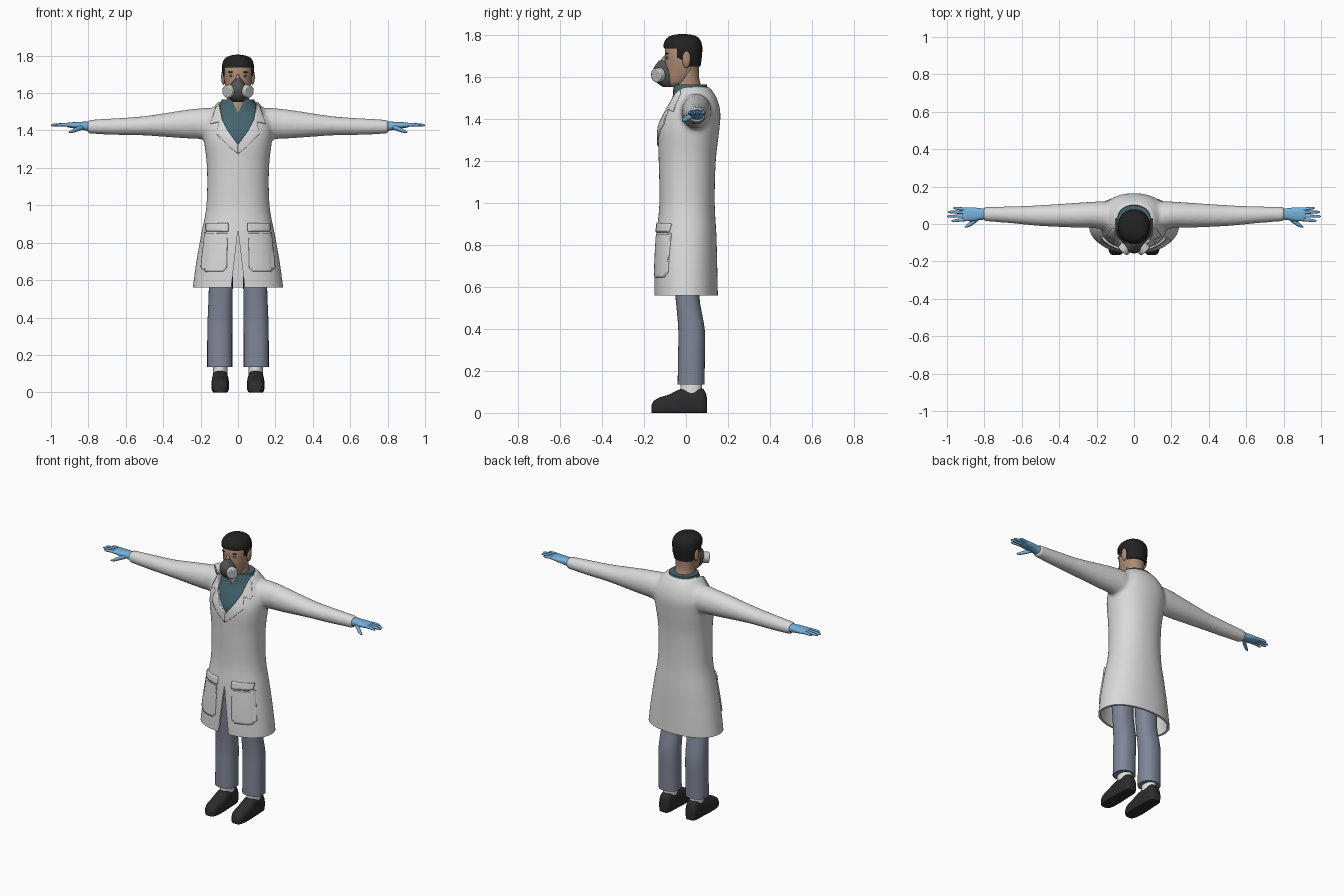
import bpy, bmesh, math
from mathutils import Vector, Matrix
from mathutils.bvhtree import BVHTree

if "Cube" in bpy.data.objects:
    bpy.data.objects.remove(bpy.data.objects["Cube"])


def material(name, r, g, b):
    m = bpy.data.materials.new(name)
    m.diffuse_color = (r, g, b, 1)
    m.use_nodes = True
    m.node_tree.nodes["Principled BSDF"].inputs["Base Color"].default_value = m.diffuse_color
    return m


COAT = material("coat_white", .70, .70, .70)
TROUSER = material("trouser_blue_grey", .21, .24, .31)
GLOVE = material("glove_blue", .18, .44, .70)
SKIN = material("skin", .42, .26, .18)
SCRUB = material("scrub_teal", .058, .13, .155)
HAIR = material("hair_black", .016, .016, .016)
SHOE = material("shoe_black", .025, .025, .025)
MASK = material("mask_grey", .085, .085, .085)
FILTER = material("filter_light_grey", .62, .62, .62)
SOCK = material("sock_white", .78, .78, .78)


def activate(ob):
    bpy.ops.object.select_all(action='DESELECT')
    ob.select_set(True)
    bpy.context.view_layer.objects.active = ob


def finish(bm, name, mat, mirror=False, angle=40):
    bmesh.ops.recalc_face_normals(bm, faces=bm.faces[:])
    me = bpy.data.meshes.new(name)
    bm.to_mesh(me)
    bm.free()
    ob = bpy.data.objects.new(name, me)
    bpy.context.collection.objects.link(ob)
    me.materials.append(mat)
    activate(ob)
    bpy.ops.object.shade_smooth_by_angle(angle=math.radians(angle))
    if mirror:
        ob.modifiers.new("mirror", 'MIRROR').use_mirror_merge = False
    return ob


def spline(secs, k=4):
    """Catmull-Rom resampling of cross-section parameters"""
    out = []
    for i in range(len(secs) - 1):
        quad = [secs[max(i - 1, 0)], secs[i], secs[i + 1], secs[min(i + 2, len(secs) - 1)]]
        for j in range(k):
            t = j / k
            out.append([.5 * (2 * b + (c - a) * t + (2 * a - 5 * b + 4 * c - d) * t * t
                              + (3 * b - a - 3 * c + d) * t ** 3) for a, b, c, d in zip(*quad)])
    return out + [list(secs[-1])]


def loft(name, secs, mat, axis='Z', p=2, n=32, mirror=False, floor=None):
    """Sections: (position on axis, centre u, centre v, radius u, radius v)"""
    bm = bmesh.new()
    rings = []
    for t, a, b, ra, rb in spline(secs):
        ring = []
        for i in range(n):
            c, s = math.cos(2 * math.pi * i / n), math.sin(2 * math.pi * i / n)
            u = a + ra * math.copysign(abs(c) ** (2 / p), c)
            v = b + rb * math.copysign(abs(s) ** (2 / p), s)
            x, y, z = {'X': (t, u, v), 'Y': (u, t, v), 'Z': (u, v, t)}[axis]
            ring.append(bm.verts.new((x, y, z if floor is None else max(z, floor))))
        rings.append(ring)
    for r, q in zip(rings, rings[1:]):
        for i in range(n):
            bm.faces.new((r[i], r[(i + 1) % n], q[(i + 1) % n], q[i]))
    bm.faces.new(rings[0])
    bm.faces.new(rings[-1])
    return finish(bm, name, mat, mirror)


def prism(outline, y0, y1, mat):
    """Cutter: an x-z outline pushed through from y0 to y1"""
    bm = bmesh.new()
    f = bm.faces.new([bm.verts.new((x, y0, z)) for x, z in outline])
    ext = bmesh.ops.extrude_face_region(bm, geom=[f])
    bmesh.ops.translate(bm, vec=(0, y1 - y0, 0),
                        verts=[v for v in ext['geom'] if isinstance(v, bmesh.types.BMVert)])
    return finish(bm, "cutter", mat)


def box(x, y0, y1, z0, z1, mat):
    return prism([(-x, z0), (x, z0), (x, z1), (-x, z1)], y0, y1, mat)


def apply(ob, kind, **settings):
    activate(ob)
    m = ob.modifiers.new("m", kind)
    for k, v in settings.items():
        setattr(m, k, v)
    bpy.ops.object.modifier_apply(modifier=m.name)


def cut(ob, *cutters):
    for c in cutters:
        c.hide_render = True
        apply(ob, 'BOOLEAN', operation='DIFFERENCE', solver='EXACT', object=c)
        bpy.data.objects.remove(c)
    activate(ob)
    bpy.ops.object.shade_smooth_by_angle(angle=math.radians(40))


def ball(name, loc, scale, mat, mirror=False):
    bm = bmesh.new()
    bmesh.ops.create_uvsphere(bm, u_segments=20, v_segments=12, radius=1,
                              matrix=Matrix.Translation(loc) @ Matrix.Diagonal((*scale, 1)))
    return finish(bm, name, mat, mirror)


# coat: body and sleeves fused into one smooth skin
skirt = [(.50, 0, 0, .248, .152), (.56, 0, 0, .242, .152), (.70, 0, 0, .223, .149),
         (.85, 0, .002, .196, .143), (1.0, 0, .005, .169, .132)]
coat = loft("coat", skirt + [(1.2, 0, .006, .166, .136), (1.35, 0, .013, .182, .146),
            (1.43, 0, .028, .182, .136), (1.50, 0, .033, .150, .114),
            (1.555, 0, .022, .104, .088)], COAT, p=2.2, n=48)
sleeve = loft("sleeves", [(.04, .04, 1.43, .07, .08), (.15, .045, 1.435, .076, .086),
              (.22, .049, 1.436, .07, .081), (.30, .047, 1.433, .067, .074),
              (.50, .045, 1.425, .056, .052), (.65, .049, 1.421, .046, .045),
              (.805, .053, 1.42, .038, .037)], COAT, 'X', mirror=True)
activate(sleeve)
bpy.ops.object.modifier_apply(modifier="mirror")
coat.select_set(True)
bpy.context.view_layer.objects.active = coat
bpy.ops.object.join()
apply(coat, 'REMESH', mode='VOXEL', voxel_size=.01)
apply(coat, 'SMOOTH', factor=.5, iterations=8)
surface = BVHTree.FromPolygons([v.co for v in coat.data.vertices],
                               [p.vertices[:] for p in coat.data.polygons])

# hem, hollow skirt, front slit and V neck opening
vneck = [(.055, 1.40), (.085, 1.46), (.10, 1.54), (.10, 1.62)]
hollow = loft("cutter", [(z - .02, x, y, a - .013, b - .013) for z, x, y, a, b in skirt],
              COAT, p=2.2, n=48)
cut(coat, box(.5, -.4, .4, .4, .56, COAT), hollow,
    prism([(0, .87), (-.046, .48), (.046, .48)], -.3, -.02, COAT),
    prism([(0, 1.325)] + vneck + [(-x, z) for x, z in reversed(vneck)], -.3, .03, COAT))


def plate(name, outline, thick, step=.012):
    """Panel laid on the front of the coat"""
    bm = bmesh.new()
    bm.faces.new([bm.verts.new((x, 0, z)) for x, z in outline])
    bmesh.ops.triangulate(bm, faces=bm.faces[:])
    for axis in (0, 2):
        lo, hi = min(v.co[axis] for v in bm.verts), max(v.co[axis] for v in bm.verts)
        no = Vector((axis == 0, 0, axis == 2))
        for i in range(1, int((hi - lo) / step) + 1):
            bmesh.ops.bisect_plane(bm, geom=bm.verts[:] + bm.edges[:] + bm.faces[:],
                                   plane_co=no * (lo + i * step), plane_no=no)
    for v in bm.verts:
        hit = surface.ray_cast(Vector((v.co.x, -1, v.co.z)), Vector((0, 1, 0)))[0]
        v.co = hit or surface.find_nearest(v.co + Vector((0, -.05, 0)))[0]
    ob = finish(bm, name, COAT, True)
    m = ob.modifiers.new("thickness", 'SOLIDIFY')
    m.thickness, m.offset = thick * 2, 0
    return ob


plate("lapels", [(0, 1.325)] + vneck[:3] + [(.118, 1.52), (.145, 1.435), (.10, 1.445),
                                            (.112, 1.378), (.05, 1.315), (0, 1.275)], .005)
plate("pockets", [(.06, .665), (.08, .645), (.175, .645), (.195, .67), (.175, .85), (.055, .85)], .007)
plate("pocket_flaps", [(.05, .86), (.165, .86), (.165, .90), (.05, .905)], .01)

# scrub top with a small V
scrub = loft("scrub_top", [(1.22, 0, .01, .13, .11), (1.35, 0, .013, .165, .131),
             (1.43, 0, .026, .165, .121), (1.50, 0, .032, .128, .098),
             (1.545, 0, .022, .094, .083), (1.565, 0, .022, .088, .077)], SCRUB, p=2.2)
cut(scrub, prism([(0, 1.495), (.055, 1.60), (-.055, 1.60)], -.3, 0, SCRUB))

# trousers, socks and shoes
loft("trouser_legs", [(.135, .0975, .024, .067, .064), (.27, .0975, .026, .067, .064),
     (.40, .096, .026, .066, .063), (.56, .092, .006, .064, .057),
     (.75, .094, 0, .066, .07), (.92, .092, 0, .07, .085)], TROUSER, p=2.3, mirror=True)
loft("socks", [(.06, .095, .025, .038, .052), (.15, .095, .025, .038, .052)], SOCK, mirror=True)
shoe = [(-.165, .035, .022), (-.155, .055, .034), (-.13, .072, .043), (-.08, .088, .047),
        (-.03, .112, .046), (.02, .124, .043), (.07, .12, .041), (.092, .10, .034), (.10, .07, .024)]
loft("shoes", [(y, .095, .4 * h, w, .6 * h) for y, h, w in shoe], SHOE, 'Y', p=2.6,
     mirror=True, floor=0)

# gloved hands
loft("glove_palms", [(.78, .053, 1.42, .03, .027), (.82, .053, 1.424, .031, .023),
     (.86, .052, 1.427, .037, .018), (.90, .052, 1.429, .036, .014),
     (.918, .052, 1.43, .03, .009)], GLOVE, 'X', p=2.4, mirror=True)
for i, (ya, yb, tip) in enumerate([(.025, .017, .975), (.043, .041, .998),
                                   (.061, .064, .993), (.078, .085, .965)]):
    loft(f"glove_finger_{i + 1}", [(.885, ya, 1.429, .009, .01), (.93, (ya + yb) / 2, 1.431, .0085, .009),
         (tip - .012, yb, 1.429, .007, .007), (tip + .002, yb, 1.428, .002, .002)],
         GLOVE, 'X', n=12, mirror=True)
loft("glove_thumbs", [(.825, .04, 1.42, .016, .014), (.855, .015, 1.409, .015, .013),
     (.885, -.006, 1.397, .011, .01), (.905, -.016, 1.391, .003, .003)],
     GLOVE, 'X', n=14, mirror=True)

# neck, head and face
loft("neck", [(1.45, 0, .02, .09, .08), (1.51, 0, .012, .078, .074), (1.55, 0, .008, .063, .067),
     (1.60, 0, .01, .057, .052), (1.68, 0, .01, .06, .055)], SKIN)
loft("head", [(1.553, 0, -.05, .028, .03), (1.575, 0, -.042, .05, .055), (1.62, 0, -.025, .065, .075),
     (1.67, 0, -.018, .074, .083), (1.73, 0, -.014, .076, .085), (1.78, 0, -.012, .058, .065),
     (1.797, 0, -.012, .025, .03)], SKIN, p=2.1)
ball("ears", (.078, .002, 1.686), (.012, .02, .042), SKIN, True)
ball("nose", (0, -.10, 1.672), (.012, .02, .028), SKIN)
ball("eyes", (.033, -.089, 1.692), (.013, .007, .007), MASK, True)
ball("eyebrows", (.034, -.089, 1.712), (.019, .008, .004), HAIR, True)
hair = loft("hair", [(1.65, 0, .005, .066, .064), (1.70, 0, -.008, .081, .084),
            (1.75, 0, -.015, .085, .092), (1.785, 0, -.015, .07, .077),
            (1.80, 0, -.015, .042, .048), (1.805, 0, -.015, .012, .014)], HAIR, p=2.2)
cut(hair, box(.2, -.3, -.042, 1.6, 1.737, HAIR))

# respirator mask with two round filters
loft("mask", [(1.553, 0, -.085, .025, .025), (1.575, 0, -.095, .042, .045), (1.61, 0, -.103, .05, .053),
     (1.645, 0, -.105, .04, .048), (1.68, 0, -.105, .012, .022)], MASK, p=2.2)
bm = bmesh.new()
turn = Vector((.65, -.72, -.15)).to_track_quat('Z', 'Y').to_matrix().to_4x4()
bmesh.ops.create_cone(bm, cap_ends=True, segments=28, radius1=.034, radius2=.034, depth=.036,
                      matrix=Matrix.Translation((.049, -.132, 1.61)) @ turn)
filters = finish(bm, "mask_filters", FILTER, True)
bev = filters.modifiers.new("bevel", 'BEVEL')
bev.width, bev.segments = .005, 2
